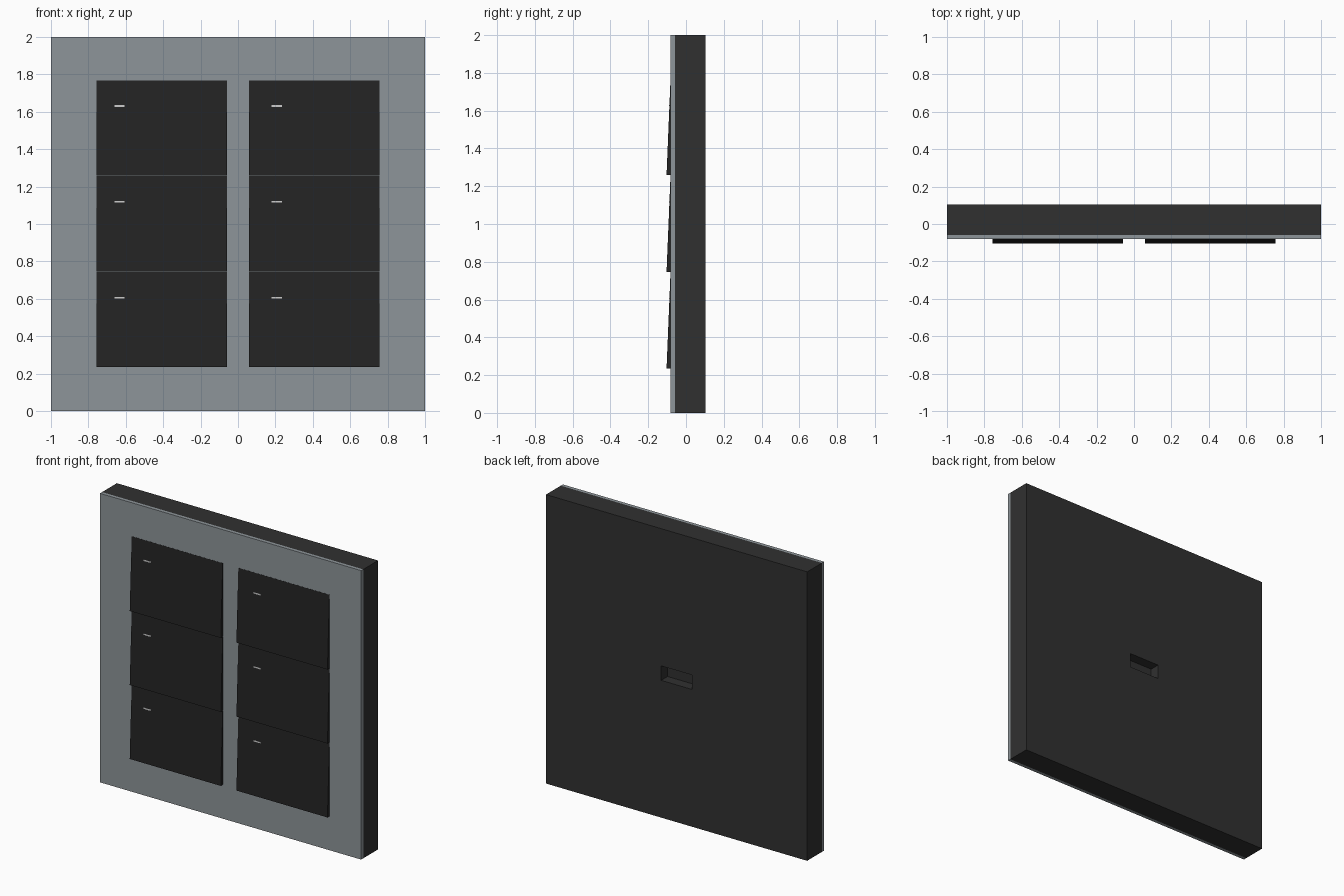
import bpy

if "Cube" in bpy.data.objects:
    bpy.data.objects.remove(bpy.data.objects["Cube"])


def material(name, rgb):
    m = bpy.data.materials.new(name)
    m.diffuse_color = (*rgb, 1.0)
    m.use_nodes = True
    m.node_tree.nodes["Principled BSDF"].inputs["Base Color"].default_value = m.diffuse_color
    return m


DARK = material("dark_plastic", (0.03, 0.03, 0.03))
BLACK = material("button_plastic", (0.018, 0.018, 0.018))
GREY = material("grey_plate", (0.27, 0.30, 0.32))
LIGHT = material("indicator_light", (0.8, 0.8, 0.8))


def prism(name, x, profile, mat=None):
    """Extrude a (y, z) profile, clockwise seen from +x, along the x range."""
    n = len(profile)
    verts = [(px, y, z) for px in x for y, z in profile]
    faces = [tuple(range(n)), tuple(range(2 * n - 1, n - 1, -1))]
    faces += [(i, i + n, (i + 1) % n + n, (i + 1) % n) for i in range(n)]
    mesh = bpy.data.meshes.new(name)
    mesh.from_pydata(verts, [], faces)
    ob = bpy.data.objects.new(name, mesh)
    bpy.context.collection.objects.link(ob)
    if mat:
        mesh.materials.append(mat)
    return ob


def box(name, x, y, z, mat=None):
    return prism(name, x, [(y[0], z[0]), (y[0], z[1]), (y[1], z[1]), (y[1], z[0])], mat)


# Back housing with a rectangular cable slot cut into its rear face
housing = box("housing", (-1, 1), (-0.058, 0.103), (0, 2), DARK)
cutter = box("slot_cutter", (-0.118, 0.118), (0.033, 0.2), (0.95, 1.05), DARK)
cutter.hide_render = True
cut = housing.modifiers.new("slot", 'BOOLEAN')
cut.operation = 'DIFFERENCE'
cut.solver = 'EXACT'
cut.object = cutter
bpy.context.view_layer.objects.active = housing
bpy.ops.object.modifier_apply(modifier=cut.name)
bpy.data.objects.remove(cutter)

# Front plate
box("front_plate", (-1, 1), (-0.081, -0.058), (0, 2), GREY)

# Two columns of three wedge buttons, each with a small indicator
Y_LOW, Y_TOP, PITCH, GAP = -0.103, -0.082, 0.512, 0.003
for side, x0, x1, light_x in (("left", -0.757, -0.06, -0.66), ("right", 0.06, 0.757, 0.18)):
    for row in range(3):
        z0 = 0.235 + row * PITCH
        z1 = z0 + PITCH - GAP
        prism(f"button_{side}_{row + 1}", (x0, x1),
              [(Y_LOW, z0), (Y_TOP, z1), (-0.07, z1), (-0.07, z0)], BLACK)
        za, zb = z0 + 0.367, z0 + 0.376
        slope = (Y_TOP - Y_LOW) / (z1 - z0)
        ya, yb = (Y_LOW + slope * (z - z0) - 0.001 for z in (za, zb))
        prism(f"indicator_{side}_{row + 1}", (light_x, light_x + 0.054),
              [(ya, za), (yb, zb), (yb + 0.004, zb), (ya + 0.004, za)], LIGHT)
